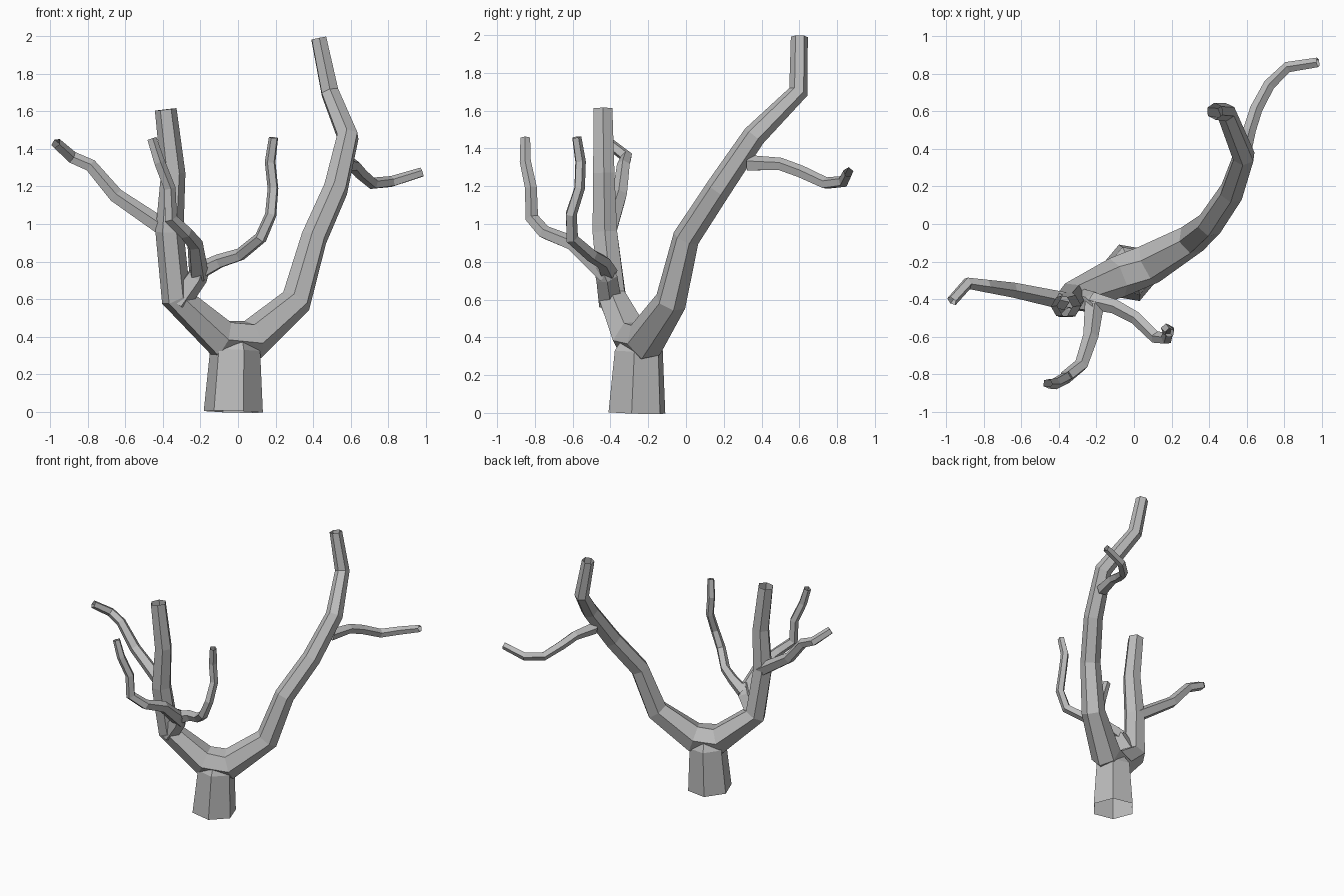
import bpy
import bmesh
import math
from mathutils import Vector

cube = bpy.data.objects.get("Cube")
if cube:
    bpy.data.objects.remove(cube, do_unlink=True)

bark = bpy.data.materials.new("grey_bark")
bark.use_nodes = True
GREY = (0.5, 0.5, 0.5, 1.0)
bark.diffuse_color = GREY
bark.node_tree.nodes["Principled BSDF"].inputs["Base Color"].default_value = GREY


def tube(name, path, sides, start_dir=(1, 0, 0), phase=0):
    """Open flat-sided tube through (x, y, z, radius) points with mitred rings."""
    pts = [Vector(p[:3]) for p in path]
    steps = [(b - a).normalized() for a, b in zip(pts, pts[1:])]
    tangents = [steps[0]] + [(a + b).normalized() for a, b in zip(steps, steps[1:])] + [steps[-1]]
    bm = bmesh.new()
    side = Vector(start_dir)
    rings = []
    for p, t, spec in zip(pts, tangents, path):
        side = (side - t * side.dot(t)).normalized()
        other = t.cross(side)
        ring = []
        for i in range(sides):
            a = math.radians(phase) + math.tau * i / sides
            ring.append(bm.verts.new(p + (side * math.cos(a) + other * math.sin(a)) * spec[3]))
        rings.append(ring)
    for low, high in zip(rings, rings[1:]):
        for i in range(sides):
            j = (i + 1) % sides
            bm.faces.new((low[i], low[j], high[j], high[i]))
    mesh = bpy.data.meshes.new(name)
    bm.to_mesh(mesh)
    bm.free()
    mesh.materials.append(bark)
    obj = bpy.data.objects.new(name, mesh)
    bpy.context.collection.objects.link(obj)
    return obj


# Short flared trunk, narrowing into the fork
tube("trunk", [(-.025, -.26, 0, .16), (-.015, -.25, .33, .135), (-.01, -.25, .4, .09)],
     6, phase=-10)

# Two main limbs as one continuous tube through the fork
tube("main_limbs", [
    (-.385, -.44, 1.61, .058), (-.345, -.435, 1.27, .065), (-.365, -.43, .96, .075),
    (-.33, -.39, .61, .082), (-.09, -.285, .39, .11), (.08, -.215, .385, .11),
    (.31, -.08, .59, .085), (.405, 0, .925, .072), (.52, .17, 1.185, .068),
    (.585, .36, 1.465, .062), (.49, .595, 1.7, .052), (.43, .6, 1.99, .045)], 6)

# Thin outer branch on the right limb
tube("right_twig", [
    (-.37, -.41, .96, .05), (-.65, -.35, 1.15, .042), (-.785, -.33, 1.31, .036),
    (-.885, -.315, 1.355, .034), (-.97, -.41, 1.43, .03)], 5, (0, 0, 1))

# Forward branch that splits in two
tube("front_stem", [(-.32, -.4, .58, .065), (-.22, -.42, .72, .06), (-.19, -.45, .79, .045)], 5)
tube("front_inner_twig", [
    (-.22, -.41, .74, .05), (-.1, -.44, .8, .04), (.01, -.5, .835, .036),
    (.12, -.605, .925, .035), (.175, -.61, 1.05, .032), (.187, -.565, 1.19, .03),
    (.172, -.56, 1.33, .03), (.19, -.58, 1.46, .026)], 5, (0, 0, 1))
tube("front_outer_twig", [
    (-.21, -.42, .73, .055), (-.23, -.6, .895, .043), (-.28, -.75, .955, .038),
    (-.36, -.815, 1.03, .037), (-.365, -.82, 1.19, .033), (-.42, -.85, 1.33, .031),
    (-.46, -.85, 1.455, .027)], 5, (0, 0, 1))

# Thin back branch on the left limb
tube("left_twig", [
    (.57, .33, 1.32, .045), (.615, .5, 1.315, .036), (.65, .61, 1.275, .035),
    (.72, .74, 1.215, .033), (.82, .835, 1.225, .031), (.98, .86, 1.275, .027)], 5, (0, 0, 1))
